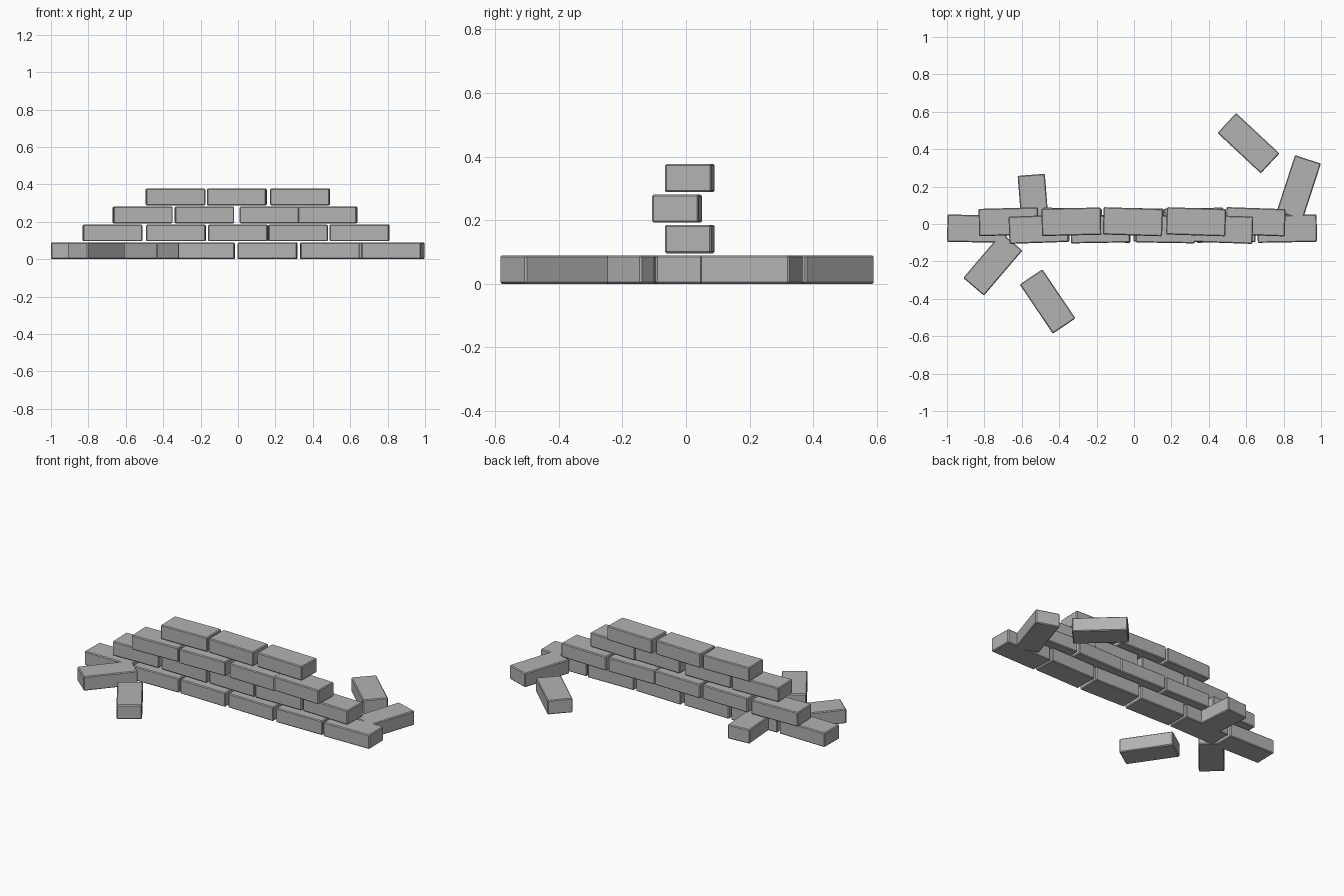
import bpy, bmesh, math
from mathutils import Matrix

if "Cube" in bpy.data.objects:
    bpy.data.objects.remove(bpy.data.objects["Cube"])

LENGTH, WIDTH, HEIGHT = 0.317, 0.146, 0.089
PITCH = 0.096

grey = bpy.data.materials.new("brick grey")
grey.diffuse_color = (0.45, 0.45, 0.45, 1)
grey.use_nodes = True
grey.node_tree.nodes["Principled BSDF"].inputs["Base Color"].default_value = grey.diffuse_color


def brick(name, x, y, z, angle):
    """One brick with small chamfered edges, turned about z."""
    mesh = bpy.data.meshes.new(name)
    bm = bmesh.new()
    bmesh.ops.create_cube(bm, size=1, matrix=Matrix.Diagonal((LENGTH, WIDTH, HEIGHT, 1)))
    bmesh.ops.bevel(bm, geom=bm.edges[:], offset=0.005, segments=1, affect='EDGES')
    bm.to_mesh(mesh)
    bm.free()
    mesh.materials.append(grey)
    ob = bpy.data.objects.new(name, mesh)
    ob.location = (x, y, z)
    ob.rotation_euler.z = math.radians(angle)
    bpy.context.collection.objects.link(ob)


# Wall courses: y centre, then (x centre, turn in degrees) of each brick
courses = [
    (-0.025, [(-0.84, -1), (-0.505, 1), (-0.176, -1), (0.158, -1.5), (0.491, 1), (0.819, 1)]),
    (0.012, [(-0.671, 1.5), (-0.331, -1), (0.0, -1), (0.321, 1), (0.65, -2)]),
    (-0.028, [(-0.51, 2), (-0.18, 1), (0.168, -1), (0.477, -2)]),
    (0.012, [(-0.335, 1.3), (-0.006, -1.8), (0.332, -1.8)]),
]
for row, (y, bricks) in enumerate(courses):
    for i, (x, turn) in enumerate(bricks):
        brick(f"course_{row + 1}_brick_{i + 1}", x, y, HEIGHT / 2 + row * PITCH, turn)

# Loose bricks lying around the wall
loose = [(0.612, 0.432, -43), (0.881, 0.195, 72), (-0.537, 0.105, 94.5),
         (-0.755, -0.215, 49.5), (-0.462, -0.414, -56)]
for i, (x, y, turn) in enumerate(loose):
    brick(f"loose_brick_{i + 1}", x, y, HEIGHT / 2, turn)
